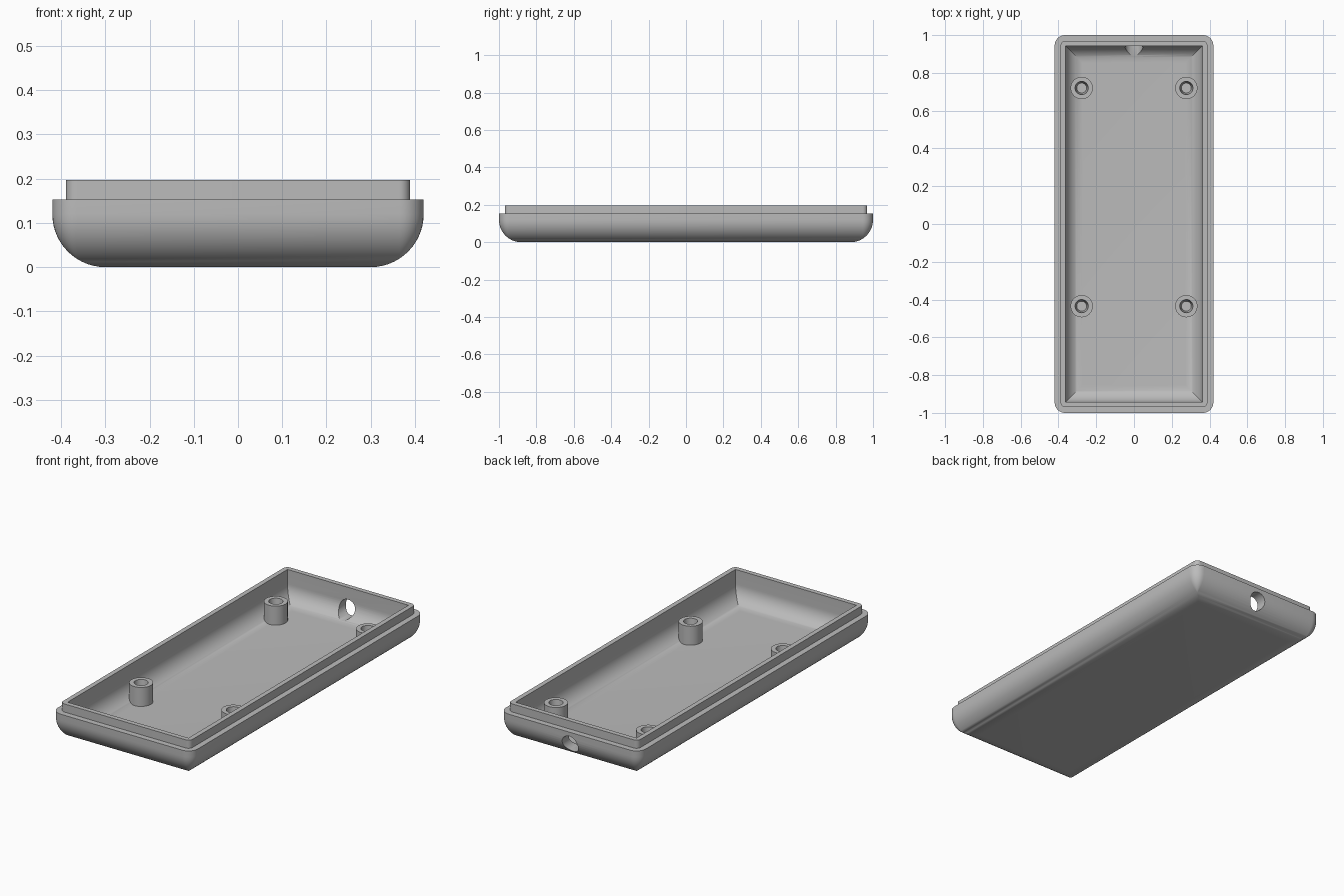
import bpy
import bmesh
from math import sin, cos, pi, radians

default = bpy.data.objects.get("Cube")
if default:
    bpy.data.objects.remove(default, do_unlink=True)

HALF_X, HALF_Y = 0.42, 1.0
STEP_Z, RIM_Z, FLOOR_Z = 0.153, 0.197, 0.03
CENTRE_Z = 0.12              # shared height of the inner and outer fillet centres

grey = bpy.data.materials.new("plain grey plastic")
grey.use_nodes = True
colour = (0.5, 0.5, 0.5, 1)
grey.diffuse_color = colour
grey.node_tree.nodes["Principled BSDF"].inputs["Base Color"].default_value = colour


def make_object(name, bm):
    bmesh.ops.remove_doubles(bm, verts=bm.verts, dist=1e-5)
    bmesh.ops.recalc_face_normals(bm, faces=bm.faces)
    mesh = bpy.data.meshes.new(name)
    bm.to_mesh(mesh)
    bm.free()
    mesh.materials.append(grey)
    obj = bpy.data.objects.new(name, mesh)
    bpy.context.collection.objects.link(obj)
    return obj


def select(obj):
    bpy.ops.object.select_all(action='DESELECT')
    obj.select_set(True)
    bpy.context.view_layer.objects.active = obj


def smooth(obj):
    select(obj)
    bpy.ops.object.shade_smooth_by_angle(angle=radians(30))


def rounded_rectangle(inset, radius, z, steps=8):
    hx, hy = HALF_X - inset, HALF_Y - inset
    points = []
    for corner, (sx, sy) in enumerate([(1, 1), (-1, 1), (-1, -1), (1, -1)]):
        for i in range(steps + 1):
            a = (corner + i / steps) * pi / 2
            points.append((sx * (hx - radius) + radius * cos(a),
                           sy * (hy - radius) + radius * sin(a), z))
    return points


def loft(name, rings):
    """Skin a stack of equal point rings and close both ends."""
    bm = bmesh.new()
    loops = [[bm.verts.new(p) for p in ring] for ring in rings]
    for low, high in zip(loops, loops[1:]):
        for i in range(len(low)):
            j = (i + 1) % len(low)
            bm.faces.new((low[i], low[j], high[j], high[i]))
    bm.faces.new(loops[0])
    bm.faces.new(loops[-1])
    return make_object(name, bm)


def fillet(wall_inset, radius, corner, steps=14):
    """Rings of a quarter-round, from the floor up to the wall."""
    rings = []
    for i in range(steps + 1):
        a = pi / 2 * i / steps
        inset = radius * (1 - sin(a))
        rings.append(rounded_rectangle(wall_inset + inset, max(corner - inset, 0),
                                       CENTRE_Z - radius * cos(a)))
    return rings


# Tray: outer skin, stepped lip, then the inner skin down to the floor
OUTER_CORNER, LIP_CORNER = 0.055, 0.025
LIP_INSET, WALL = 0.031, 0.057
rings = fillet(0, CENTRE_Z, OUTER_CORNER)
rings += [rounded_rectangle(0, OUTER_CORNER, STEP_Z),
          rounded_rectangle(LIP_INSET, LIP_CORNER, STEP_Z),
          rounded_rectangle(LIP_INSET, LIP_CORNER, RIM_Z),
          rounded_rectangle(WALL, 0, RIM_Z)]
rings += reversed(fillet(WALL, CENTRE_Z - FLOOR_Z, 0))
tray = loft("tray_shell", rings)

# Round cable hole through the back wall
bpy.ops.mesh.primitive_cylinder_add(vertices=48, radius=0.047, depth=0.4,
                                    location=(0, 1.0, 0.084), rotation=(pi / 2, 0, 0))
cutter = bpy.context.object
cutter.name = "cable_hole_cutter"
cutter.hide_render = True
cutter.data.materials.append(grey)
hole = tray.modifiers.new("cable_hole", 'BOOLEAN')
hole.operation = 'DIFFERENCE'
hole.solver = 'EXACT'
hole.object = cutter
select(tray)
bpy.ops.object.modifier_apply(modifier=hole.name)
bpy.data.objects.remove(cutter, do_unlink=True)
smooth(tray)


# Screw posts with tapered blind holes
def circle(x, y, radius, z, count=40):
    return [(x + radius * cos(2 * pi * i / count),
             y + radius * sin(2 * pi * i / count), z) for i in range(count)]


POST = [(0.059, 0.015), (0.059, 0.133), (0.035, 0.133), (0.026, 0.05)]
for end, y in (("back", 0.72), ("front", -0.435)):
    for side, x in (("left", 0.277), ("right", -0.277)):
        post = loft(f"{end}_{side}_screw_post", [circle(x, y, r, z) for r, z in POST])
        smooth(post)
